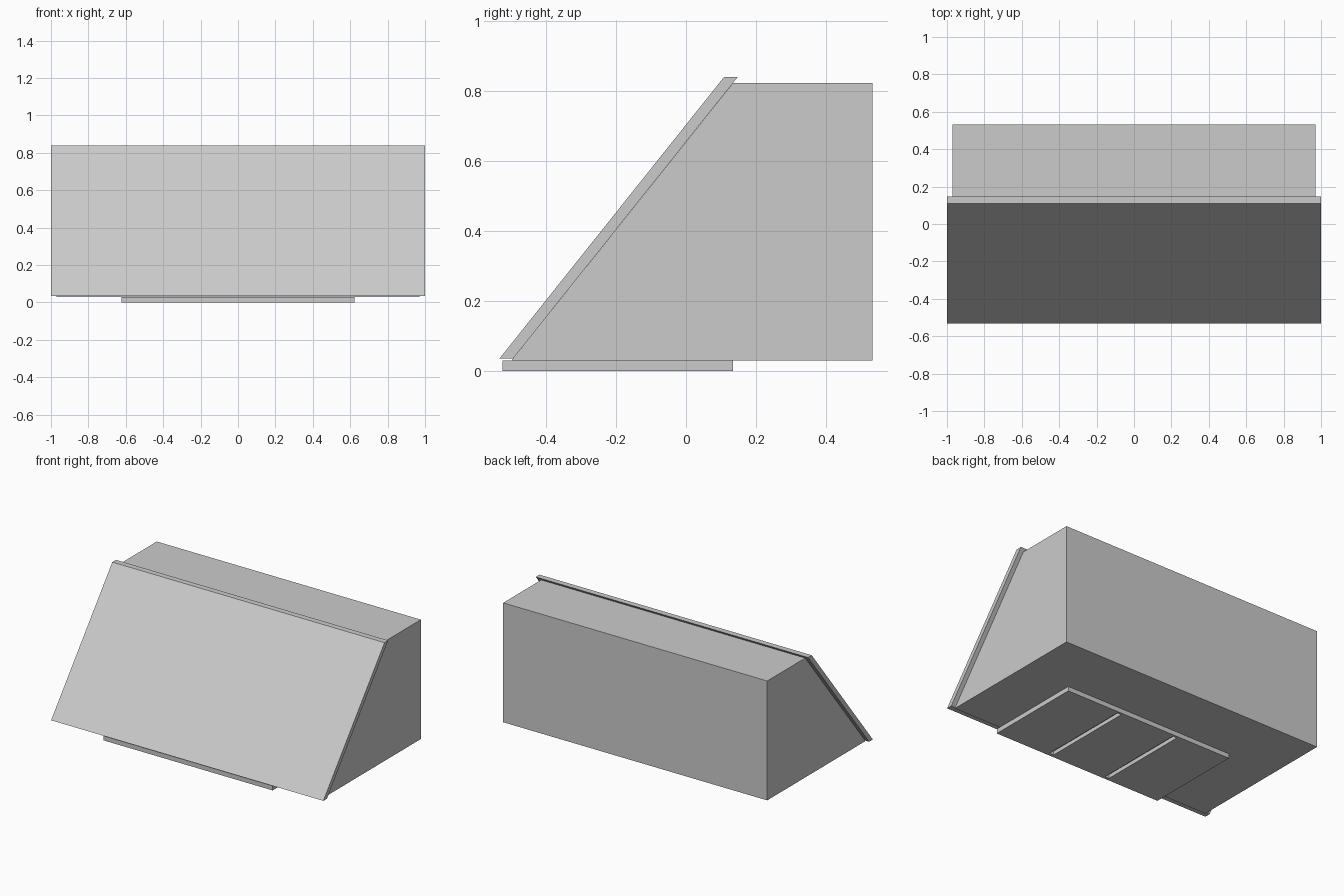
import bpy
import bmesh

cube = bpy.data.objects.get("Cube")
if cube:
    bpy.data.objects.remove(cube, do_unlink=True)

grey = bpy.data.materials.new("plain_grey")
grey.use_nodes = True
colour = (0.6, 0.6, 0.6, 1)
grey.diffuse_color = colour
grey.node_tree.nodes["Principled BSDF"].inputs["Base Color"].default_value = colour


def extrude_profile(name, profile, half_width, x=0):
    """Extrude a closed y-z outline along x."""
    bm = bmesh.new()
    face = bm.faces.new([bm.verts.new((x - half_width, y, z)) for y, z in profile])
    result = bmesh.ops.extrude_face_region(bm, geom=[face])
    moved = [v for v in result["geom"] if isinstance(v, bmesh.types.BMVert)]
    bmesh.ops.translate(bm, verts=moved, vec=(2 * half_width, 0, 0))
    bmesh.ops.recalc_face_normals(bm, faces=bm.faces)
    mesh = bpy.data.meshes.new(name)
    bm.to_mesh(mesh)
    bm.free()
    mesh.materials.append(grey)
    obj = bpy.data.objects.new(name, mesh)
    bpy.context.collection.objects.link(obj)
    return obj


def rectangle(y0, y1, z0, z1):
    return [(y0, z0), (y1, z0), (y1, z1), (y0, z1)]


# Wedge-shaped housing
extrude_profile("housing", [(-0.498, 0.03), (0.533, 0.03), (0.533, 0.823), (0.135, 0.823)], 0.97)

# Sloping front panel, overhanging the housing on three sides
extrude_profile("front_panel", [(-0.533, 0.035), (-0.494, 0.035), (0.148, 0.84), (0.109, 0.84)], 1.0)

# Low foot plate with two narrow slots in its underside
foot = extrude_profile("foot_plate", rectangle(-0.525, 0.135, 0, 0.03), 0.622)
for side, sign in (("left", 1), ("right", -1)):
    cutter = extrude_profile(side + "_slot_cutter", rectangle(-0.505, 0.12, -0.02, 0.025), 0.015, sign * 0.215)
    cutter.hide_render = True
    cutter.hide_set(True)
    cut = foot.modifiers.new(side + "_slot", 'BOOLEAN')
    cut.operation = 'DIFFERENCE'
    cut.solver = 'EXACT'
    cut.object = cutter
